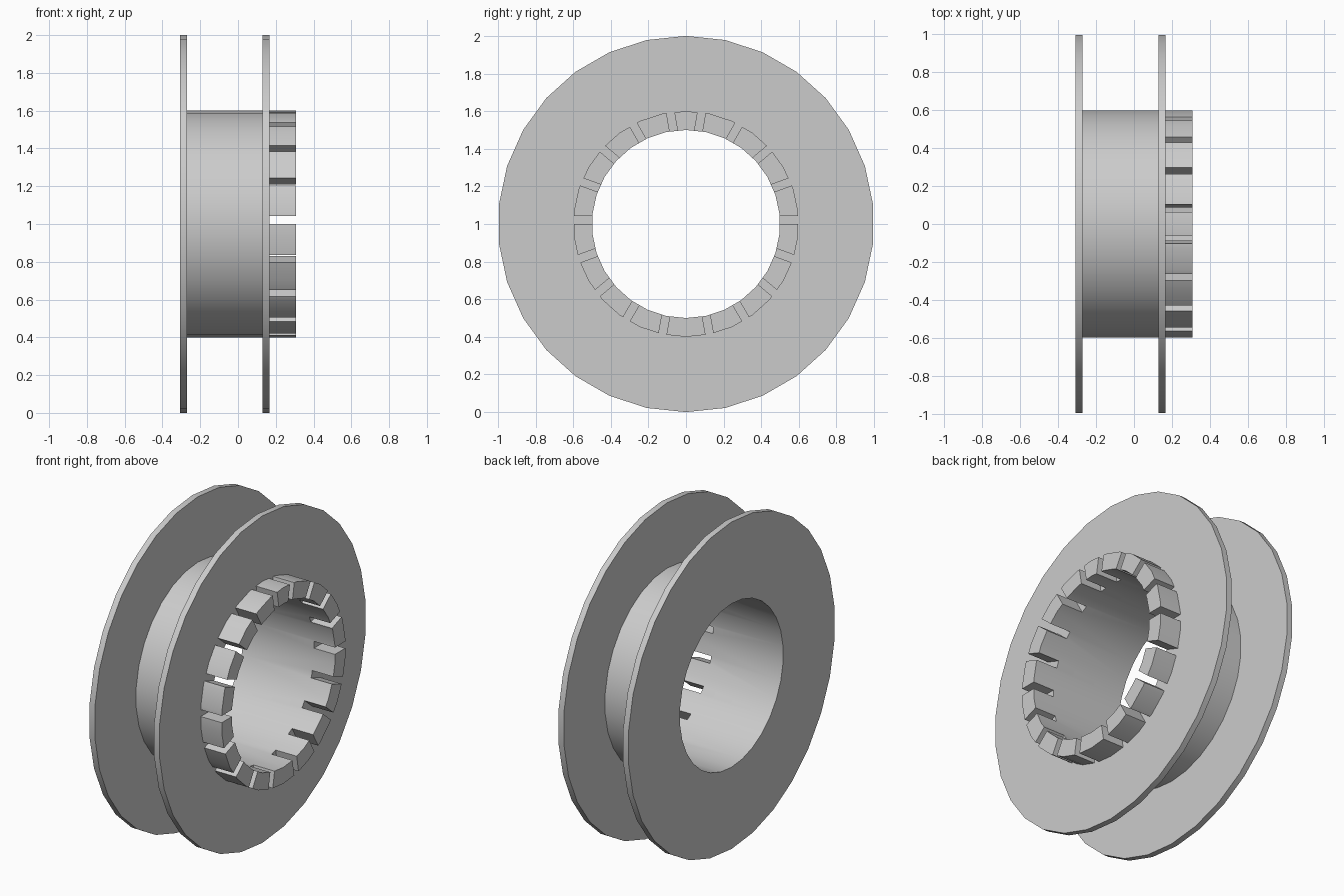
import bpy
import bmesh
from math import radians, sin, cos, tau
from mathutils import Matrix, Vector

default = bpy.data.objects.get("Cube")
if default:
    bpy.data.objects.remove(default, do_unlink=True)

SIDES = 30
AXIS_Z = 1.0
RIM, HUB, BORE = 1.0, 0.6, 0.5
LEFT, LEFT_IN, RIGHT_IN, RIGHT, COLLAR_END = -0.308, -0.271, 0.129, 0.166, 0.308
SLOT = 0.042

grey = bpy.data.materials.new("plain_grey")
grey.use_nodes = True
colour = (0.6, 0.6, 0.6, 1)
grey.diffuse_color = colour
grey.node_tree.nodes["Principled BSDF"].inputs["Base Color"].default_value = colour


def add_object(name, bm):
    bmesh.ops.recalc_face_normals(bm, faces=bm.faces)
    mesh = bpy.data.meshes.new(name)
    bm.to_mesh(mesh)
    bm.free()
    mesh.materials.append(grey)
    obj = bpy.data.objects.new(name, mesh)
    bpy.context.collection.objects.link(obj)
    return obj


def lathe(name, profile):
    """Turn a closed (x, radius) profile around the horizontal axle."""
    bm = bmesh.new()
    rings = []
    for i in range(SIDES):
        a = tau * i / SIDES
        rings.append([bm.verts.new((x, r * sin(a), AXIS_Z + r * cos(a)))
                      for x, r in profile])
    n = len(profile)
    for i in range(SIDES):
        a, b = rings[i], rings[(i + 1) % SIDES]
        for j in range(n):
            k = (j + 1) % n
            bm.faces.new((a[j], a[k], b[k], b[j]))
    return add_object(name, bm)


# Two flanges, drum and collar turned as one solid
spool = lathe("slotted_spool", [
    (LEFT, BORE), (LEFT, RIM), (LEFT_IN, RIM), (LEFT_IN, HUB),
    (RIGHT_IN, HUB), (RIGHT_IN, RIM), (RIGHT, RIM), (RIGHT, HUB),
    (COLLAR_END, HUB), (COLLAR_END, BORE)])

# Slots: boxes lying on the upper side of each radial line, mirrored front to back
bm = bmesh.new()
length = 0.2
for side in (1, -1):
    for angle in range(-80, 81, 20):
        box = bmesh.ops.create_cube(bm, size=1)["verts"]
        turn = Matrix.Rotation(radians(angle), 3, 'X')
        for v in box:
            p = Vector((v.co.x * length + RIGHT + length / 2,
                        v.co.y * 0.24 + 0.55,
                        (v.co.z + 0.5) * SLOT))
            p = turn @ p
            v.co = (p.x, p.y * side, p.z + AXIS_Z)
cutter = add_object("slot_cutter", bm)
cutter.hide_render = True

cut = spool.modifiers.new("slots", 'BOOLEAN')
cut.operation = 'DIFFERENCE'
cut.solver = 'EXACT'
cut.object = cutter

bpy.ops.object.select_all(action='DESELECT')
spool.select_set(True)
bpy.context.view_layer.objects.active = spool
bpy.ops.object.modifier_apply(modifier=cut.name)
bpy.data.objects.remove(cutter, do_unlink=True)
bpy.ops.object.shade_smooth_by_angle(angle=radians(30))
